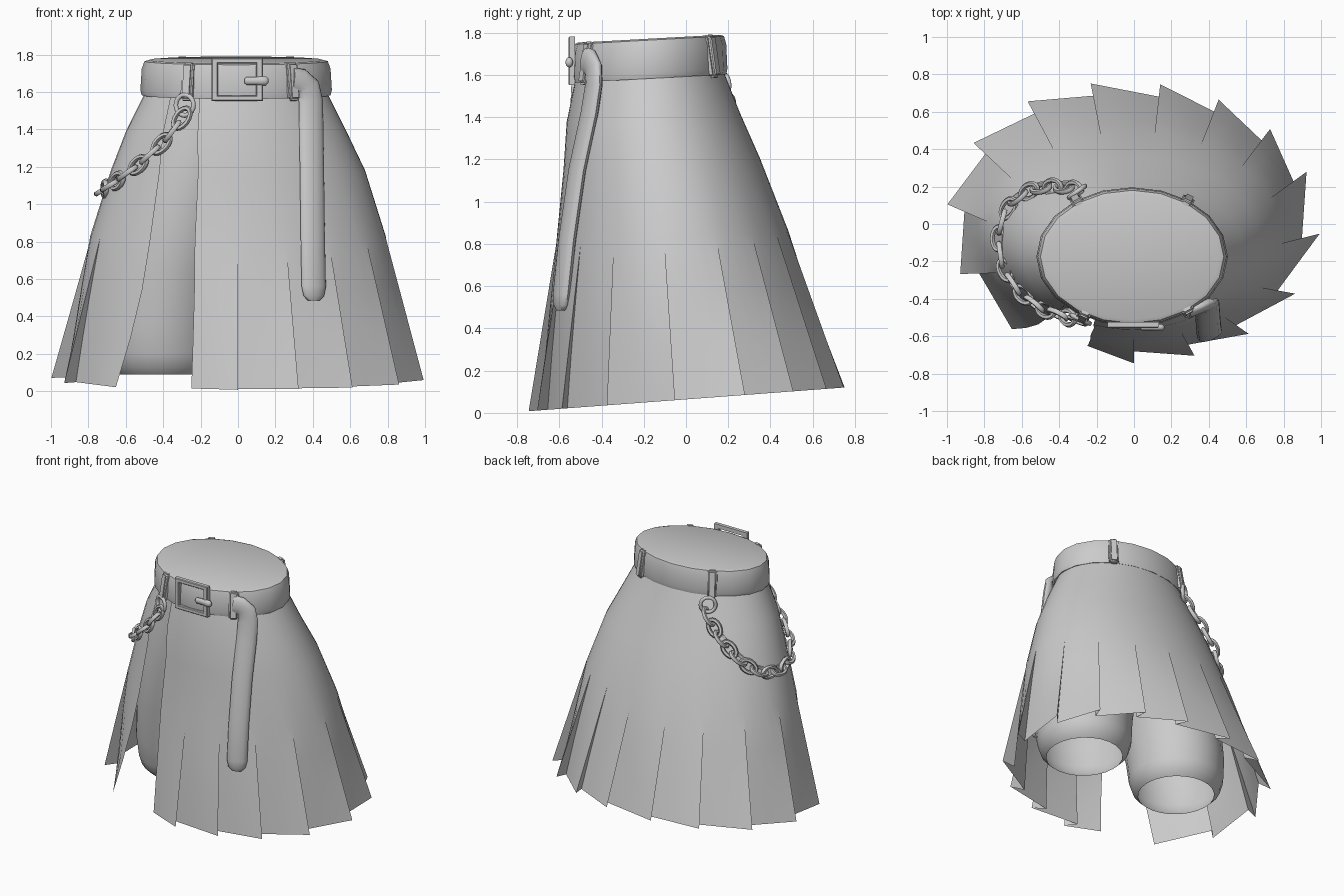
import bpy, bmesh
from math import sin, cos, pi, radians
from mathutils import Vector, Matrix

if "Cube" in bpy.data.objects:
    bpy.data.objects.remove(bpy.data.objects["Cube"])

grey = bpy.data.materials.new("plain_grey")
grey.use_nodes = True
grey.diffuse_color = (0.6, 0.6, 0.6, 1)
grey.node_tree.nodes["Principled BSDF"].inputs["Base Color"].default_value = (0.6, 0.6, 0.6, 1)


def finish(name, bm, angle=40):
    """Weld, orient, colour and shade one part."""
    bmesh.ops.remove_doubles(bm, verts=bm.verts, dist=0.0005)
    bmesh.ops.recalc_face_normals(bm, faces=bm.faces)
    mesh = bpy.data.meshes.new(name)
    bm.to_mesh(mesh)
    bm.free()
    mesh.materials.append(grey)
    ob = bpy.data.objects.new(name, mesh)
    bpy.context.collection.objects.link(ob)
    bpy.ops.object.select_all(action='DESELECT')
    ob.select_set(True)
    bpy.context.view_layer.objects.active = ob
    bpy.ops.object.shade_smooth_by_angle(angle=radians(angle))
    return ob


def loft(bm, rings, closed=True, loop=False, cap_end=False, cap_start=False):
    """Skin a list of equally long point rows."""
    rows = [[bm.verts.new(p) for p in r] for r in rings]
    n = len(rows[0])
    for a, b in zip(rows, rows[1:] + rows[:1] if loop else rows[1:]):
        for i in range(n if closed else n - 1):
            j = (i + 1) % n
            bm.faces.new((a[i], a[j], b[j], b[i]))
    if cap_start:
        bm.faces.new(rows[0])
    if cap_end:
        bm.faces.new(rows[-1])


def oval(phi, cx, cy, rx, ry, z, tilt=0.0):
    """Point on a tilted oval; phi runs from the front towards +x."""
    y = -ry * cos(phi)
    return Vector((cx + rx * sin(phi), cy + y, z + tilt * y))


def ring(n, *args):
    return [oval(2 * pi * i / n, *args) for i in range(n)]


# Pleated skirt: cx, cy, rx, ry, z, tilt at each level, top to hem
levels = [(-.01, -.175, .475, .345, 1.62, .055), (-.01, -.155, .585, .41, 1.4, .055),
          (0, -.115, .68, .465, 1.18, .06), (0, -.065, .79, .55, .83, .06)]
hem = (0, 0, .995, .745, .064, .075)
for t in (1 / 3, 2 / 3, 1):
    levels.append(tuple(a + (b - a) * t for a, b in zip(levels[3], hem)))

# Each pleat slopes from a tucked inner edge to an outer tip at these angles
tips = [0, 19, 38, 60, 86, 112, 133, 153, 172, 193, 213, 236, 262, 291]
CUTS = 4
rows = []
for i, (cx, cy, rx, ry, z, tilt) in enumerate(levels):
    down = i / (len(levels) - 1)
    tuck = max(0, i - 3) / 3

    def pleat(deg, u):
        """Point on the sloping pleat, flared more towards the back right."""
        flare = .05 * max(0, cos(radians(deg - 217))) ** 4
        s = 1 + tuck * (flare - .09 * (1 - u))
        return oval(radians(deg), cx, cy, rx * s, ry * s, z, tilt)

    edges = [-16 - 8 * (1 - down) ** 3] + tips + [314 + 5 * down + 7 * sin(pi * down)]
    row = []
    for k, (start, end) in enumerate(zip(edges, edges[1:])):
        if k:
            start -= 4 * tuck
        for c in range(CUTS + 1):
            u = c / CUTS
            flat = pleat(start, 0).lerp(pleat(end, 1), u)
            row.append(pleat(start + (end - start) * u, u).lerp(flat, tuck))
    rows.append(row)
bm = bmesh.new()
loft(bm, rows, closed=False)
finish("pleated_skirt", bm)

# Under-shorts: one tapered open tube per leg
for side, label in ((1, "left"), (-1, "right")):
    bm = bmesh.new()
    tube = [(.13, -.17, .33, .31, 1.62), (.19, -.15, .36, .34, 1.35), (.29, -.11, .36, .37, 1.0),
            (.37, -.07, .34, .37, .65), (.41, -.05, .33, .345, .35), (.41, -.04, .32, .33, .2),
            (.41, -.04, .3, .305, .13), (.41, -.04, .258, .265, .09)]
    loft(bm, [ring(24, side * cx, *rest) for cx, *rest in tube])
    finish(label + "_shorts_leg", bm)

# Belt with flat top
bm = bmesh.new()
band = [(.98, 1.59), (1.03, 1.583), (1.045, 1.61), (1.03, 1.725), (1.0, 1.765), (.95, 1.772)]
loft(bm, [ring(20, -.01, -.175, .49 * s, .355 * s, z, .055) for s, z in band], cap_end=True)
finish("belt", bm)

# Belt loops
for label, deg in (("front_right", -31), ("front_left", 37), ("back_left", 144), ("back_right", 216)):
    bm = bmesh.new()
    bmesh.ops.create_cube(bm, size=1)
    bmesh.ops.scale(bm, vec=(.068, .045, .205), verts=bm.verts)
    bmesh.ops.bevel(bm, geom=bm.edges[:], offset=.014, segments=3, affect='EDGES')
    ob = finish(label + "_belt_loop", bm)
    p = oval(radians(deg), -.01, -.175, .502, .367, 1.672, .055)
    facing = Vector((.365 * sin(radians(deg)), -.5 * cos(radians(deg)), 0))
    turn = Vector((0, -1)).angle_signed(facing.xy)
    ob.matrix_world = (Matrix.Translation(p) @ Matrix.Rotation(-turn, 4, 'Z')
                       @ Matrix.Rotation(radians(-9), 4, 'X'))

# Buckle frame
bm = bmesh.new()
frame = [(.5, .5), (.5, -.5), (-.5, -.5), (-.5, .5)]
section = [(1, -.525), (1, -.551), (.96, -.556), (.78, -.556), (.74, -.551), (.74, -.525)]
loft(bm, [[(-.005 + x * .275 * s, y, 1.667 + z * .23 * s) for x, z in frame] for s, y in section], loop=True)
finish("buckle_frame", bm, 30)


def round_bar(bm, path, width, thick, inward, n=14):
    """Capped bar with an oval section, its thin side facing inward."""
    sections = []
    for i, (p, s) in enumerate(path):
        q = Vector(path[min(i + 1, len(path) - 1)][0]) - Vector(path[max(i - 1, 0)][0])
        q.normalize()
        flat = q.cross(Vector(inward)).normalized()
        out = flat.cross(q)
        sections.append([Vector(p) + s * (flat * width * cos(2 * pi * j / n) + out * thick * sin(2 * pi * j / n))
                         for j in range(n)])
    loft(bm, sections, cap_start=True, cap_end=True)


# Buckle prong
bm = bmesh.new()
prong = [(.035, .5), (.045, .9), (.1, .9), (.12, 1), (.15, 1), (.162, .5)]
round_bar(bm, [((x, -.553, 1.66), s) for x, s in prong], .024, .018, (0, 1, 0))
finish("buckle_prong", bm, 60)

# Hanging belt end: turns down beside the loop
bm = bmesh.new()
strap = [((.29, -.47, 1.66), 1), ((.335, -.452, 1.655), 1), ((.375, -.437, 1.625), .98),
         ((.39, -.437, 1.55), 1), ((.392, -.457, 1.42), 1), ((.396, -.515, 1.15), 1),
         ((.4, -.562, .82), 1), ((.405, -.589, .56), 1), ((.405, -.592, .51), .85), ((.405, -.593, .485), .5)]
round_bar(bm, strap, .071, .033, (-.4, .9, 0))
finish("hanging_strap", bm, 50)


def link(bm, centre, along, across, length, width, wire, n=16, m=6):
    """Oval chain link lying in the plane of along and across."""
    normal = along.cross(across)
    sections = []
    for i in range(n):
        a = 2 * pi * i / n
        mid = centre + along * cos(a) * length + across * sin(a) * width
        out = along * cos(a) + across * sin(a)
        sections.append([mid + wire * (out * cos(2 * pi * j / m) + normal * sin(2 * pi * j / m)) for j in range(m)])
    loft(bm, sections, loop=True)


# Chain draped round the right hip
path = [Vector(p) for p in ((-.3, -.515, 1.46), (-.39, -.49, 1.34), (-.52, -.44, 1.22), (-.64, -.335, 1.13),
                            (-.71, -.2, 1.085), (-.725, -.07, 1.075), (-.7, .04, 1.09), (-.64, .13, 1.14),
                            (-.53, .19, 1.24), (-.4, .2, 1.37), (-.32, .185, 1.47))]
spans = [(b - a).length for a, b in zip(path, path[1:])]


def at(d):
    for i, s in enumerate(spans):
        if d <= s or i == len(spans) - 1:
            return path[i].lerp(path[i + 1], d / s)
        d -= s


bm = bmesh.new()
COUNT = 18
total = sum(spans)
for i in range(COUNT):
    d = total * i / (COUNT - 1)
    along = (at(min(d + .04, total)) - at(max(d - .04, 0))).normalized()
    centre = at(d)
    outward = Vector((centre.x, centre.y + .12, .25)).normalized()
    across = along.cross(outward).normalized()
    # Neighbouring links roll opposite ways
    across = Matrix.Rotation(radians(40 if i % 2 else -20), 3, along) @ across
    link(bm, centre, along, across, .062, .038, .0145)
finish("hip_chain", bm, 60)

# Rings joining the chain to the belt loops
for label, c, deg in (("front", (-.285, -.51, 1.53), -25), ("back", (-.305, .172, 1.55), 216)):
    bm = bmesh.new()
    side = Vector((cos(radians(deg)), sin(radians(deg)), 0))
    link(bm, Vector(c), Vector((0, 0, 1)), side, .055, .052, .013, 20, 8)
    finish(label + "_chain_ring", bm, 60)
